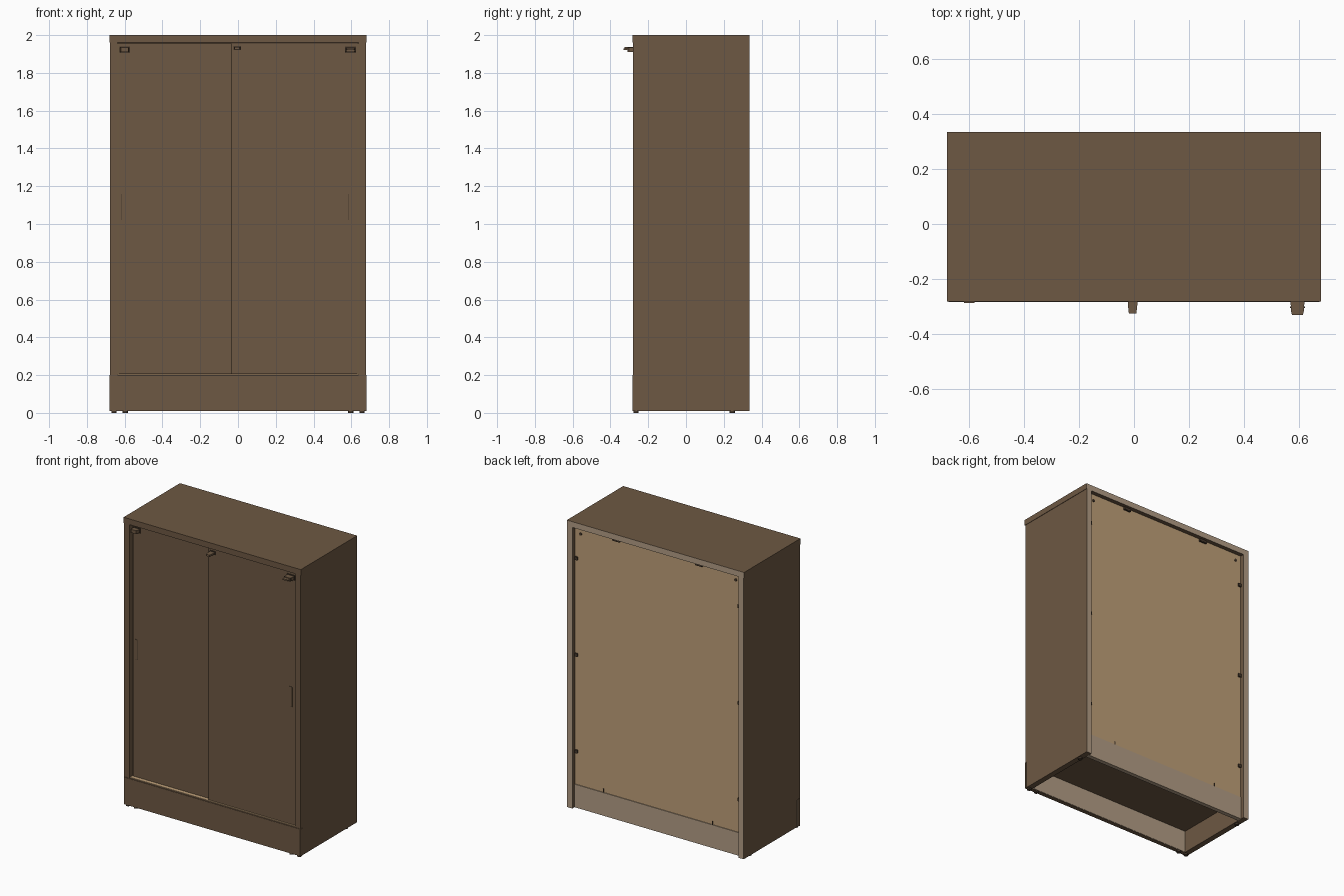
import bpy, bmesh, math

cube = bpy.data.objects.get("Cube")
if cube:
    bpy.data.objects.remove(cube, do_unlink=True)


def material(name, rgb):
    m = bpy.data.materials.new(name)
    m.use_nodes = True
    m.diffuse_color = (*rgb, 1)
    m.node_tree.nodes["Principled BSDF"].inputs["Base Color"].default_value = (*rgb, 1)
    return m


BROWN = material("brown laminate", (0.155, 0.098, 0.056))
TAN = material("tan hardboard", (0.52, 0.35, 0.19))
EDGE = material("raw board edge", (0.45, 0.34, 0.235))
DARK = material("dark fitting", (0.06, 0.04, 0.025))


def finish(name, bm, mats):
    mesh = bpy.data.meshes.new(name)
    bm.normal_update()
    bm.to_mesh(mesh)
    bm.free()
    for m in mats:
        mesh.materials.append(m)
    ob = bpy.data.objects.new(name, mesh)
    bpy.context.collection.objects.link(ob)
    return ob


def box(name, x, y, z, mat, back=None, bevel=0):
    """Box from (min, max) ranges; faces pointing backwards may take another material."""
    bm = bmesh.new()
    bmesh.ops.create_cube(bm, size=1)
    for v in bm.verts:
        v.co = [r[0] if c < 0 else r[1] for c, r in zip(v.co, (x, y, z))]
    if bevel:
        bmesh.ops.bevel(bm, geom=bm.edges[:], offset=bevel, segments=2, affect='EDGES')
    bm.normal_update()
    if back:
        for f in bm.faces:
            f.material_index = int(f.normal.y > 0.9)
    return finish(name, bm, [mat, back] if back else [mat])


def disc(name, centre, radius, depth, axis, mat, sides=16):
    """Short cylinder along the y or z axis."""
    bm = bmesh.new()
    bmesh.ops.create_cone(bm, cap_ends=True, segments=sides, radius1=radius,
                          radius2=radius, depth=depth)
    ob = finish(name, bm, [mat])
    if axis == 'y':
        ob.rotation_euler.x = math.pi / 2
    ob.location = centre
    return ob


def prism(name, outline, z, mat):
    """Plan outline extruded upwards."""
    bm = bmesh.new()
    face = bm.faces.new([bm.verts.new((px, py, z[0])) for px, py in outline])
    top = bmesh.ops.extrude_face_region(bm, geom=[face])
    for v in top["geom"]:
        if isinstance(v, bmesh.types.BMVert):
            v.co.z = z[1]
    bmesh.ops.recalc_face_normals(bm, faces=bm.faces[:])
    return finish(name, bm, [mat])


def side_range(s, a, b):
    return tuple(sorted((s * a, s * b)))


# Carcass
FRONT, BACK = -0.28, 0.335
for s, side in ((1, "left"), (-1, "right")):
    box(side + "_side", side_range(s, 0.638, 0.677), (FRONT, BACK), (0.01, 1.965), BROWN, EDGE)
    box(side + "_plinth_end", side_range(s, 0.677, 0.68), (FRONT, FRONT + 0.012), (0.01, 0.2), BROWN)
box("top_panel", (-0.68, 0.68), (FRONT - 0.003, BACK), (1.96, 2.0), BROWN, EDGE)
box("front_plinth", (-0.678, 0.678), (FRONT - 0.004, FRONT + 0.03), (0.01, 0.2), BROWN, EDGE, 0.002)
box("bottom_shelf", (-0.638, 0.638), (FRONT + 0.002, 0.3), (0.165, 0.198), BROWN)
box("back_panel", (-0.638, 0.638), (0.295, 0.305), (0.17, 1.96), TAN)
box("back_rail", (-0.638, 0.638), (0.28, 0.31), (0.01, 0.17), EDGE)

# Sliding doors on two tracks
box("right_door", (-0.632, 0.02), (-0.25, -0.234), (0.206, 1.955), BROWN)
box("left_door", (-0.035, 0.632), (-0.268, -0.252), (0.206, 1.955), BROWN)
box("door_edge_strip", (-0.038, -0.035), (-0.268, -0.252), (0.206, 1.955), DARK)
box("bottom_track", (-0.638, 0.638), (-0.274, -0.23), (0.198, 0.204), TAN)
box("top_track", (-0.638, 0.638), (-0.266, -0.23), (1.955, 1.961), DARK)

# Slim recessed handles, shown as a dark slot with an inner plate
for side, x, y in (("left", 0.595, -0.268), ("right", -0.604, -0.25)):
    box(side + "_handle_slot", (x - 0.012, x + 0.012), (y - 0.001, y + 0.002), (1.02, 1.16), DARK)
    box(side + "_handle_plate", (x - 0.01, x + 0.01), (y - 0.002, y + 0.002), (1.022, 1.158), BROWN)

# Lock fittings along the top of the doors
def lock(name, x, half, back, front, z):
    mid = (back + front) / 2
    prism(name + "_body", [(x - half, back), (x + half, back), (x + half, mid),
                           (x + half * 0.8, front), (x - half * 0.8, front), (x - half, mid)],
          z, BROWN)
    prism(name + "_base", [(x - half - 0.003, back), (x + half + 0.003, back),
                           (x + half + 0.003, back - 0.006), (x - half - 0.003, back - 0.006)],
          (z[0] - 0.005, z[1] + 0.005), DARK)


lock("left_lock", 0.595, 0.026, -0.266, -0.31, (1.91, 1.934))
lock("left_lock_tongue", 0.595, 0.024, -0.3, -0.332, (1.92, 1.929))
lock("right_lock", -0.6, 0.024, -0.249, -0.287, (1.91, 1.934))
lock("middle_lock", -0.005, 0.017, -0.266, -0.326, (1.925, 1.937))

# Feet
for s, side in ((1, "left"), (-1, "right")):
    for y, end in ((-0.265, "front"), (0.245, "back")):
        disc(f"{side}_{end}_outer_foot", (s * 0.657, y, 0.006), 0.014, 0.012, 'z', DARK)
    disc(side + "_inner_foot", (s * 0.597, -0.265, 0.006), 0.014, 0.012, 'z', DARK)

# Fixings that hold the back panel
for s, side in ((1, "left"), (-1, "right")):
    for i, z in enumerate((0.4, 1.07, 1.74)):
        box(f"{side}_back_clip_{i + 1}", side_range(s, 0.615, 0.638), (0.304, 0.315),
            (z - 0.012, z + 0.012), DARK, bevel=0.002)
    disc(side + "_corner_screw", (s * 0.595, 0.306, 1.915), 0.01, 0.006, 'y', DARK)
    box(side + "_top_clip", side_range(s, 0.29, 0.345), (0.304, 0.318), (1.94, 1.96), DARK, bevel=0.002)
    box(side + "_bottom_pin", side_range(s, 0.415, 0.421), (0.304, 0.309), (0.17, 0.195), DARK)
